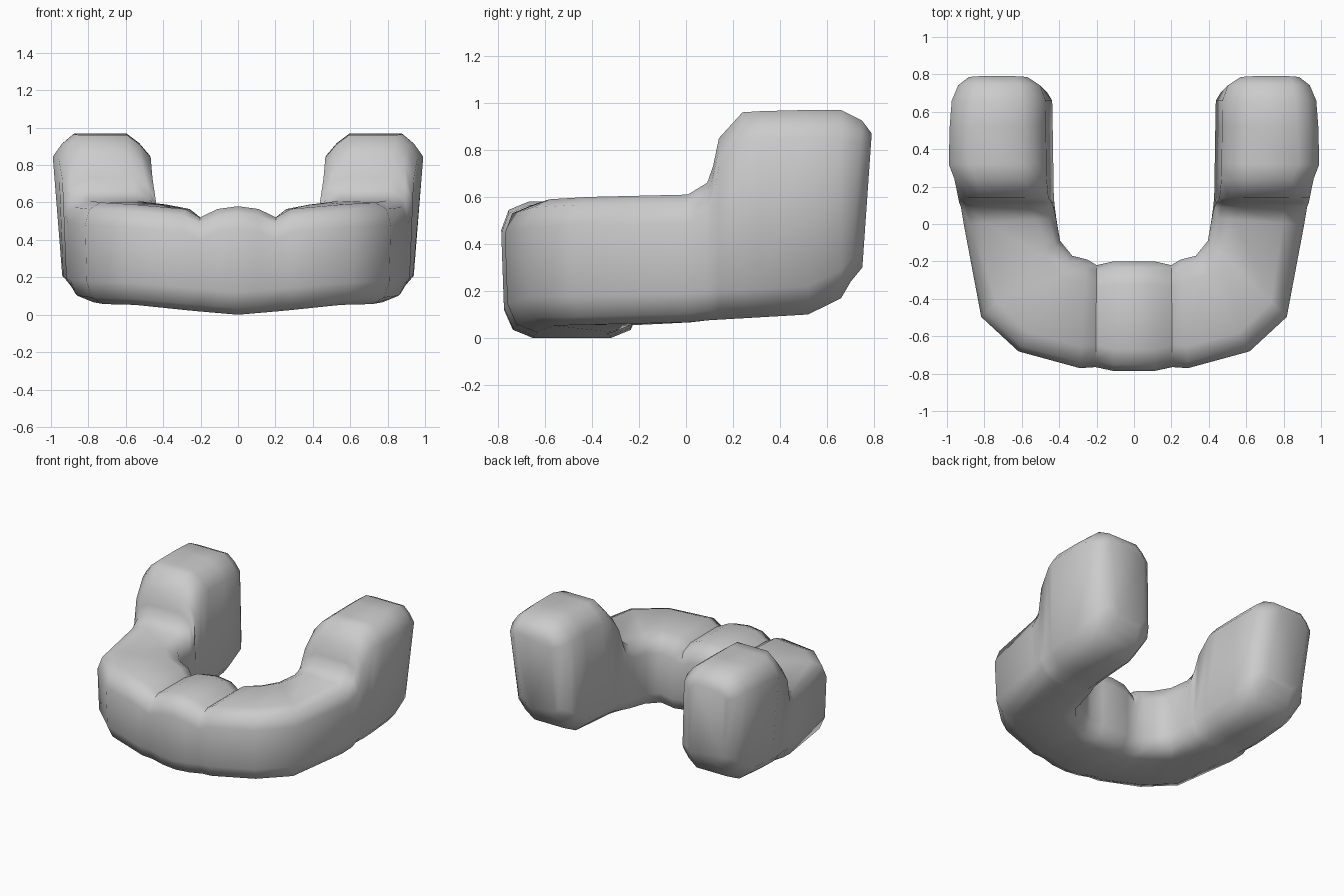
import bpy, bmesh
from mathutils import Vector

if "Cube" in bpy.data.objects:
    bpy.data.objects.remove(bpy.data.objects["Cube"])

# Front half-bend: outer x, outer y, inner x, inner y, top z
BEND = [
    (0.00, -.79, 0.00, -.20, .58),
    (0.11, -.79, 0.11, -.20, .565),
    (0.205, -.77, 0.20, -.22, .52),     # crease beside the middle lobe
    (0.29, -.775, 0.25, -.19, .565),
    (0.62, -.685, 0.33, -.17, .59),
    (0.82, -.50, 0.395, -.09, .60),
    (0.915, 0.00, 0.415, 0.03, .61),
]
# Arm with its raised block: y, outer x, top z
ARM = [
    (.09, .93, .66), (.115, .94, .73), (.14, .945, .85), (.24, .965, .96),
    (.32, 1.0, .965), (.52, .995, .97), (.66, .985, .97),
]


def ring(side, ox, oy, ix, iy, top, bot, r=.12, back_lean=0):
    """Cross-section with rounded corners between an outer and an inner point."""
    outer, inner = Vector((ox, oy, 0)), Vector((ix, iy, 0))
    out = (outer - inner).normalized()
    rise = min(max((top - .6) / .3, 0), 1)      # 0 on the low body, 1 on the block
    lo = .02 + (.05 if oy > .3 else .015) * rise
    li = .05 * rise
    k = .29 + .15 * rise

    def point(is_outer, z, inset):
        t = (top - z) / (top - bot)
        p = outer - out * (lo * t + inset) if is_outer else inner + out * (li * (1 - t) + inset)
        return Vector((p.x * side, p.y + back_lean * (z - .87), z))

    pts = []
    for is_outer, is_top in ((1, 1), (0, 1), (0, 0), (1, 0)):
        corner = [(0, r), (k * r, k * r), (r, 0)]
        if is_outer != is_top:
            corner.reverse()
        pts += [point(is_outer, top - dz if is_top else bot + dz, dx) for dx, dz in corner]
    return pts


def half(side):
    rings = []
    for ox, oy, ix, iy, top in BEND:
        bot = min(.085 * ox, .055) + .02 * max(oy + .6, 0) * (ox > .7)
        rings.append(ring(side, ox, oy, ix, iy, top, bot))
    for y, ox, top in ARM:
        bot = .07 + .058 * y if y < .6 else .17
        rings.append(ring(side, ox, y, .42 + .015 * y, y, top, bot))
    # rounded back end
    rings.append(ring(side, .95, .745, .46, .745, .925, .24, .10, .07))
    rings.append(ring(side, .89, .79, .53, .79, .87, .30, .06, .07))
    return rings


# Loft the whole U from one arm to the other
bm = bmesh.new()
sections = half(-1)[:0:-1] + half(1)
loops = [[bm.verts.new(p) for p in sec] for sec in sections]
for a, b in zip(loops, loops[1:]):
    for i in range(len(a)):
        j = (i + 1) % len(a)
        bm.faces.new((a[i], a[j], b[j], b[i]))
bm.faces.new(loops[0])
bm.faces.new(loops[-1])
bmesh.ops.recalc_face_normals(bm, faces=bm.faces)
mesh = bpy.data.meshes.new("curved_body")
bm.to_mesh(mesh)
bm.free()

body = bpy.data.objects.new("curved_body", mesh)
bpy.context.collection.objects.link(body)
bpy.context.view_layer.objects.active = body
body.select_set(True)
bpy.ops.object.shade_smooth_by_angle(angle=0.9)
